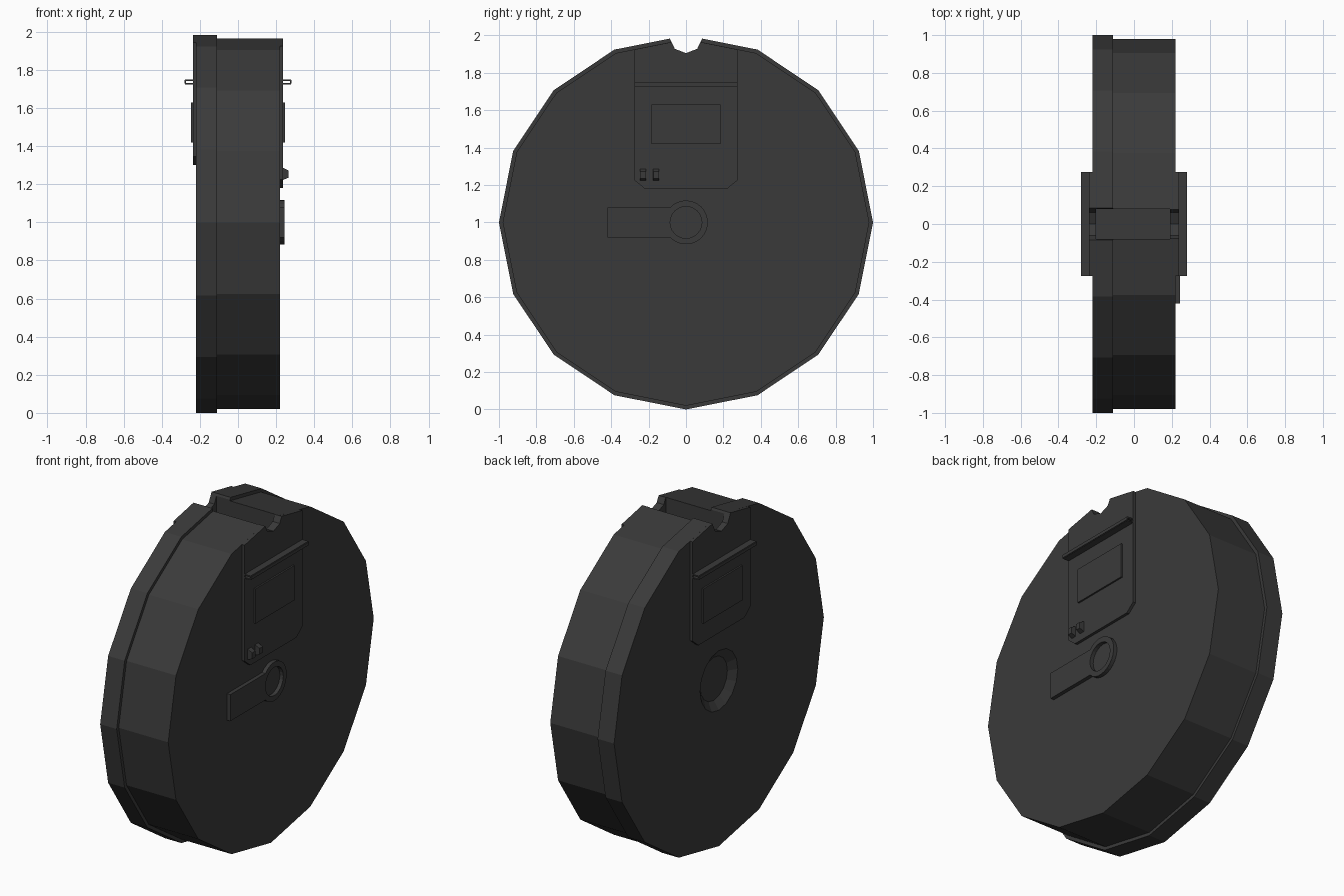
import bpy, bmesh, math

cube = bpy.data.objects.get("Cube")
if cube:
    bpy.data.objects.remove(cube, do_unlink=True)

# One dark gunmetal colour
metal = bpy.data.materials.new("dark_metal")
metal.use_nodes = True
colour = (0.042, 0.042, 0.042, 1)
metal.diffuse_color = colour
metal.node_tree.nodes["Principled BSDF"].inputs["Base Color"].default_value = colour


def finish(name, bm):
    bmesh.ops.recalc_face_normals(bm, faces=bm.faces)
    mesh = bpy.data.meshes.new(name)
    bm.to_mesh(mesh)
    bm.free()
    mesh.materials.append(metal)
    obj = bpy.data.objects.new(name, mesh)
    bpy.context.collection.objects.link(obj)
    return obj


def loft(name, pts, x0, x1, end_pts=None):
    """Solid between two y-z profiles lying at x0 and x1."""
    bm = bmesh.new()
    a = [bm.verts.new((x0, y, z)) for y, z in pts]
    b = [bm.verts.new((x1, y, z)) for y, z in (end_pts or pts)]
    bm.faces.new(a)
    bm.faces.new(b)
    n = len(a)
    for i in range(n):
        j = (i + 1) % n
        bm.faces.new((a[i], a[j], b[j], b[i]))
    return finish(name, bm)


def box(name, x0, x1, y0, y1, z0, z1):
    return loft(name, [(y0, z0), (y1, z0), (y1, z1), (y0, z1)], x0, x1)


def ring(r, n, start=0.0, sweep=math.tau, closed=True):
    """Points on an arc about the drum axis."""
    steps = n if closed else n - 1
    return [(r * math.cos(start + sweep * i / steps),
             1 + r * math.sin(start + sweep * i / steps)) for i in range(n)]


def cut(obj, *cutters):
    for c in cutters:
        mod = obj.modifiers.new("cut", 'BOOLEAN')
        mod.operation = 'DIFFERENCE'
        mod.solver = 'EXACT'
        mod.object = c
        bpy.context.view_layer.objects.active = obj
        bpy.ops.object.modifier_apply(modifier=mod.name)


# Cutters: feed channel, inner feed well, axle recess, key hole
half = [(0.1, 2.03), (0.087, 1.985), (0.06, 1.928)]
channel = loft("channel_cutter",
               half + [(0, 1.905)] + [(-y, z) for y, z in reversed(half)], -0.4, 0.4)
well = box("well_cutter", -0.2, 0.19, -0.08, 0.08, 1.85, 2.1)
recess = loft("recess_cutter", ring(0.194, 16), -0.23, -0.185, ring(0.13, 16))
key_hole = loft("key_hole_cutter", ring(0.085, 24), 0.1, 0.4)

# Sixteen-sided drum: wide cover and slightly smaller body
cover = loft("drum_cover", ring(1.0, 16), -0.22, -0.11)
body = loft("drum_body", ring(0.98, 16), -0.11, 0.22)
cut(cover, channel, well, recess)
cut(body, channel, well)

# Feed tower plates, guide rails and raised panels on both faces
for side, word, low, radius in ((1, "left", 1.18, 0.98), (-1, "right", 1.30, 1.0)):
    top = 1 + radius
    edge = [(0.275, top - 0.055), (0.275, low + 0.045), (0.22, low)]
    outline = [(0, top)] + edge + [(-y, z) for y, z in reversed(edge)]
    plate = loft(word + "_feed_plate", outline, side * 0.215, side * 0.237)
    cut(plate, channel)
    box(word + "_raised_panel", side * 0.23, side * 0.247, -0.185, 0.185, 1.42, 1.63)
    # Hollow folded rail
    for part, z in (("lower", 1.725), ("upper", 1.743)):
        box(word + "_rail_" + part, side * 0.23, side * 0.277, -0.275, 0.275, z, z + 0.007)
    box(word + "_rail_lip", side * 0.274, side * 0.281, -0.275, 0.275, 1.728, 1.747)

# Two small tapered catches
for i, y in enumerate((-0.23, -0.16)):
    outer = [(y - 0.015, 1.235), (y + 0.015, 1.235), (y + 0.015, 1.272), (y - 0.015, 1.272)]
    inner = [(y - 0.017, 1.22), (y + 0.017, 1.22), (y + 0.017, 1.29), (y - 0.017, 1.29)]
    loft(f"catch_{i + 1}", inner, 0.23, 0.266, outer)

# Winding key: round head with a flat handle
a = math.asin(0.08 / 0.117)
head = ring(0.117, 22, -math.pi + a, math.tau - 2 * a, closed=False)
key = loft("winding_key", head + [(-0.42, 1.08), (-0.42, 0.92)], 0.215, 0.243)
cut(key, key_hole)

for c in (channel, well, recess, key_hole):
    bpy.data.objects.remove(c, do_unlink=True)
